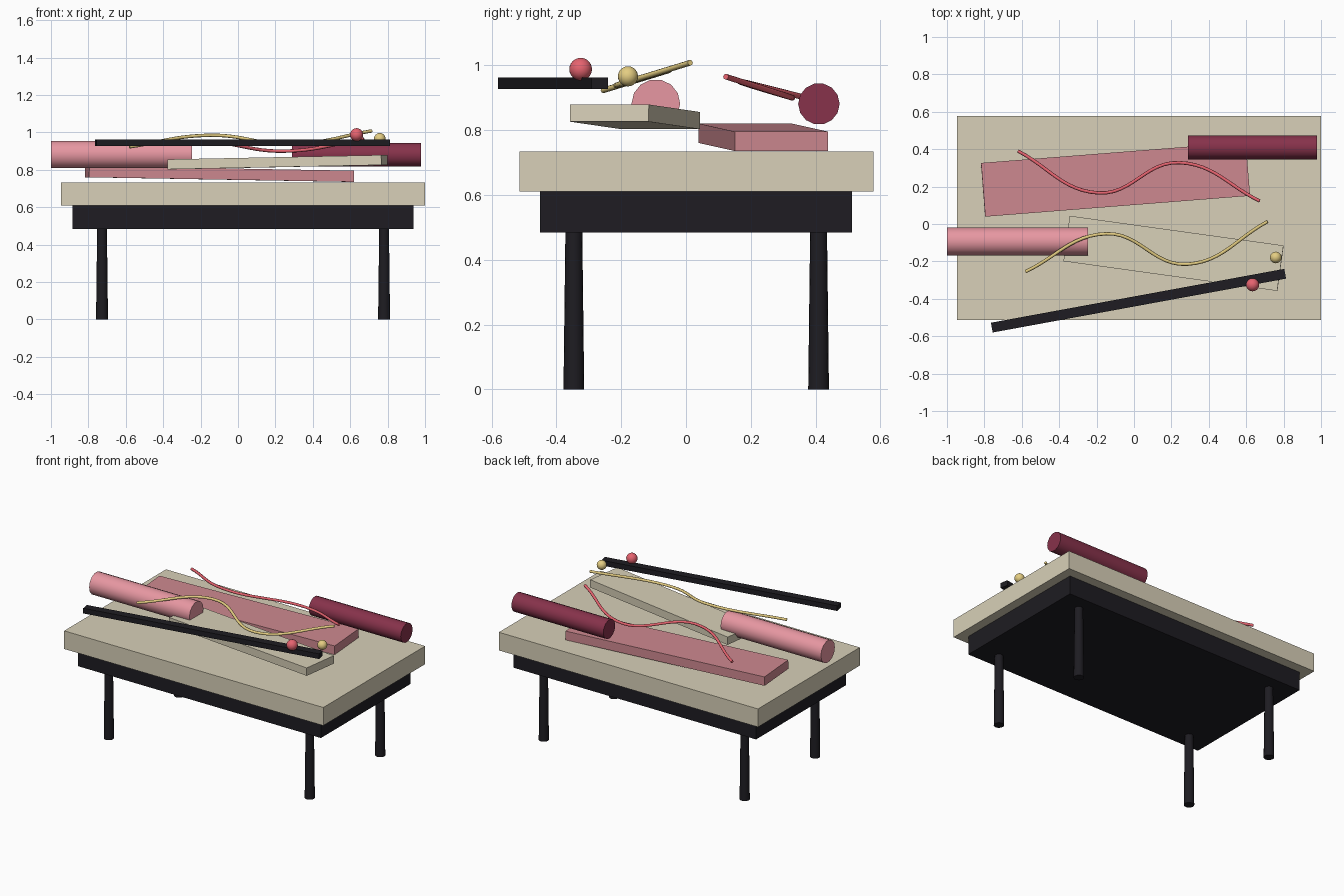
import bpy
from math import radians, pi

if "Cube" in bpy.data.objects:
    bpy.data.objects.remove(bpy.data.objects["Cube"])


def material(name, rgb):
    m = bpy.data.materials.new(name)
    m.diffuse_color = (*rgb, 1)
    m.use_nodes = True
    m.node_tree.nodes["Principled BSDF"].inputs["Base Color"].default_value = m.diffuse_color
    return m


CREAM = material("cream", (0.686, 0.631, 0.479))
BLACK = material("black", (0.013, 0.012, 0.016))
ROSE = material("rose", (0.62, 0.25, 0.28))
PINK = material("pink", (0.80, 0.31, 0.36))
MAROON = material("maroon", (0.242, 0.032, 0.07))
RED = material("red", (0.79, 0.125, 0.16))
GOLD = material("gold", (0.775, 0.61, 0.223))


def finish(name, mat, smooth=False):
    o = bpy.context.object
    o.name = name
    o.data.materials.append(mat)
    if smooth:
        bpy.ops.object.shade_smooth_by_angle(angle=radians(40))
    return o


def box(name, center, size, mat, yaw=0, pitch=0):
    bpy.ops.mesh.primitive_cube_add(size=1, location=center,
                                    rotation=(0, radians(pitch), radians(yaw)))
    bpy.context.object.scale = size
    bpy.ops.object.transform_apply(location=False, rotation=False, scale=True)
    return finish(name, mat)


def roll(name, x0, x1, y, z, r, mat):
    bpy.ops.mesh.primitive_cylinder_add(vertices=14, radius=r, depth=x1 - x0,
                                        location=((x0 + x1) / 2, y, z),
                                        rotation=(0, pi / 2, 0))
    return finish(name, mat, True)


def ball(name, center, r, mat):
    bpy.ops.mesh.primitive_uv_sphere_add(segments=24, ring_count=12, radius=r, location=center)
    return finish(name, mat, True)


def strand(name, points, r, mat):
    cu = bpy.data.curves.new(name, 'CURVE')
    cu.dimensions = '3D'
    cu.bevel_depth = r
    cu.bevel_resolution = 2
    cu.use_fill_caps = True
    sp = cu.splines.new('BEZIER')
    sp.bezier_points.add(len(points) - 1)
    for bp, co in zip(sp.bezier_points, points):
        bp.co = co
        bp.handle_left_type = bp.handle_right_type = 'AUTO'
    cu.materials.append(mat)
    bpy.context.collection.objects.link(bpy.data.objects.new(name, cu))


# table: top, apron and four tapered legs
box("table_top", (0.0275, 0.032, 0.672), (1.945, 1.092, 0.123), CREAM)
box("apron", (0.0265, 0.031, 0.548), (1.822, 0.962, 0.126), BLACK)
for side, x in (("left", -0.727), ("right", 0.781)):
    for end, y in (("front", -0.346), ("back", 0.409)):
        bpy.ops.mesh.primitive_cone_add(vertices=16, radius1=0.032, radius2=0.026,
                                        depth=0.49, location=(x, y, 0.245))
        finish(f"{end}_{side}_leg", BLACK, True)

# tilted boards lying above the top
box("rose_board", (-0.099, 0.2385, 0.778), (1.42, 0.288, 0.06), ROSE, 4.5, 1.0)
box("cream_board", (0.2115, -0.157, 0.841), (1.154, 0.245, 0.053), CREAM, -7.9, -1.15)

# rolls
roll("pink_roll", -1.0, -0.247, -0.093, 0.882, 0.075, PINK)
roll("maroon_roll", 0.289, 0.979, 0.41, 0.881, 0.064, MAROON)

# long rod and two beads
box("black_rod", (0.024, -0.41, 0.945), (1.595, 0.053, 0.035), BLACK, 10.4)
ball("red_bead", (0.634, -0.325, 0.988), 0.035, RED)
ball("gold_bead", (0.758, -0.179, 0.966), 0.031, GOLD)

# wavy strands
strand("red_strand", [(-0.62, 0.39, 0.895), (-0.19, 0.166, 0.95),
                      (0.243, 0.328, 0.90), (0.672, 0.123, 0.965)], 0.009, RED)
strand("gold_strand", [(-0.58, -0.255, 0.923), (-0.149, -0.052, 0.985),
                       (0.283, -0.215, 0.938), (0.714, 0.013, 1.008)], 0.009, GOLD)
